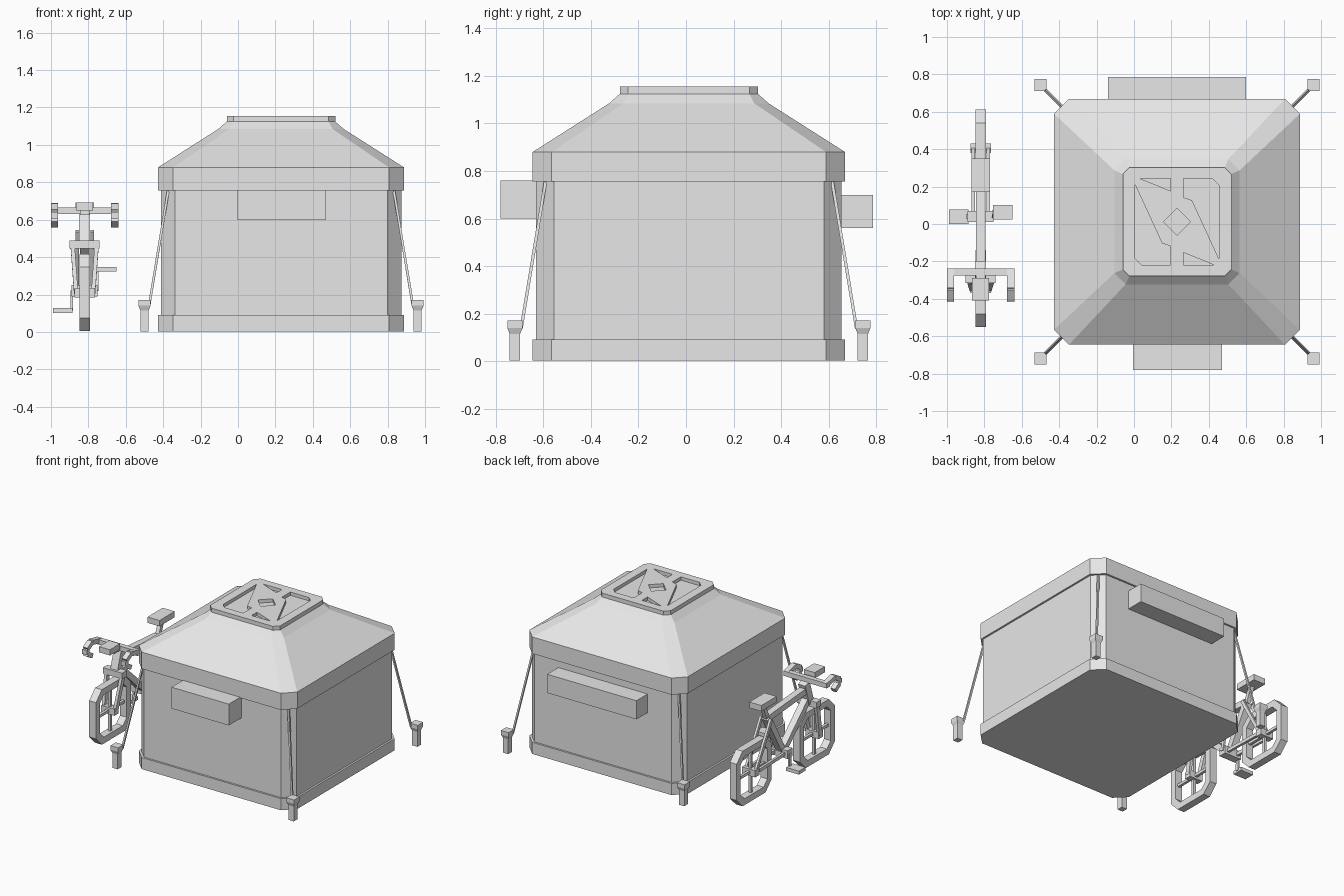
import bpy, bmesh
from mathutils import Vector, Matrix

if "Cube" in bpy.data.objects:
    bpy.data.objects.remove(bpy.data.objects["Cube"], do_unlink=True)

grey = bpy.data.materials.new("plain_grey")
grey.use_nodes = True
COLOUR = (0.8, 0.8, 0.8, 1)
grey.diffuse_color = COLOUR
grey.node_tree.nodes["Principled BSDF"].inputs["Base Color"].default_value = COLOUR

CX, CY = 0.23, 0.012     # tent centre
BX = -0.82               # bicycle centre plane


def finish(name, bm):
    bmesh.ops.recalc_face_normals(bm, faces=bm.faces)
    mesh = bpy.data.meshes.new(name)
    bm.to_mesh(mesh)
    bm.free()
    mesh.materials.append(grey)
    ob = bpy.data.objects.new(name, mesh)
    bpy.context.scene.collection.objects.link(ob)
    return ob


def box(name, x, y, z):
    bm = bmesh.new()
    bmesh.ops.create_cube(bm, size=1)
    for v in bm.verts:
        v.co = [a + (b - a) * (c + 0.5) for (a, b), c in zip((x, y, z), v.co)]
    return finish(name, bm)


def add_beam(bm, p, q, w, h):
    # bar from p to q, w wide sideways and h deep
    p, q = Vector(p), Vector(q)
    axis = (q - p).normalized()
    ref = Vector((1, 0, 0)) if abs(axis.x) < 0.9 else Vector((0, 1, 0))
    side = (ref - axis * ref.dot(axis)).normalized()
    up = axis.cross(side)
    rot = Matrix((side, up, axis)).transposed().to_4x4()
    size = Matrix.Diagonal((w, h, (q - p).length, 1))
    bmesh.ops.create_cube(bm, size=1, matrix=Matrix.Translation((p + q) / 2) @ rot @ size)


def beam(name, p, q, w, h):
    bm = bmesh.new()
    add_beam(bm, p, q, w, h)
    return finish(name, bm)


def octagon(half, cut):
    a, b = half, half - cut
    return [(a, -b), (a, b), (b, a), (-b, a), (-a, b), (-a, -b), (-b, -a), (b, -a)]


def stack(name, rings, close=True):
    # skin a list of equal-length point rings
    bm = bmesh.new()
    loops = [[bm.verts.new(p) for p in ring] for ring in rings]
    pairs = list(zip(loops, loops[1:]))
    if close:
        bm.faces.new(loops[0])
        bm.faces.new(loops[-1])
    else:
        pairs.append((loops[-1], loops[0]))
    for lo, hi in pairs:
        n = len(lo)
        for i in range(n):
            j = (i + 1) % n
            bm.faces.new((lo[i], lo[j], hi[j], hi[i]))
    return finish(name, bm)


def tent_part(name, levels):
    return stack(name, [[(CX + x, CY + y, z) for x, y in octagon(h, c)] for h, c, z in levels])


# Tent shell
tent_part("tent_base", [(0.657, 0.08, 0.003), (0.657, 0.08, 0.09)])
tent_part("tent_walls", [(0.643, 0.075, 0.05), (0.643, 0.075, 0.8)])
roof = tent_part("tent_roof", [(0.657, 0.08, 0.755), (0.657, 0.08, 0.88), (0.335, 0.06, 1.085),
                               (0.29, 0.035, 1.125), (0.29, 0.035, 1.155)])

# Recessed vent openings in the roof cap, repeated by a half turn
panel = [(-0.225, 0.2), (-0.08, -0.115), (-0.035, -0.13), (-0.035, -0.23), (-0.19, -0.23), (-0.225, -0.195)]
wedge = [(-0.195, 0.23), (-0.035, 0.23), (-0.035, 0.165)]
diamond = [(0.073, 0), (0, 0.073), (-0.073, 0), (0, -0.073)]
openings = [diamond]
for shape in (panel, wedge):
    openings += [shape, [(-x, -y) for x, y in shape]]
cutters = []
for shape in openings:
    cutter = stack("vent_cutter", [[(CX + x, CY + y, z) for x, y in shape] for z in (1.13, 1.2)])
    cutter.hide_render = True
    cutters.append(cutter)
    mod = roof.modifiers.new("vent", 'BOOLEAN')
    mod.operation = 'DIFFERENCE'
    mod.solver = 'EXACT'
    mod.object = cutter
graph = bpy.context.evaluated_depsgraph_get()
cut_mesh = bpy.data.meshes.new_from_object(roof.evaluated_get(graph))
roof.modifiers.clear()
roof.data = cut_mesh
for cutter in cutters:
    bpy.data.objects.remove(cutter, do_unlink=True)

# Boxes on the front and back walls
box("front_box", (-0.005, 0.47), (-0.78, -0.6), (0.6, 0.76))
box("back_box", (-0.14, 0.6), (0.62, 0.787), (0.56, 0.7))

# Ground pegs and guy ropes
for sx in (-1, 1):
    for sy in (-1, 1):
        px, py = CX + sx * 0.73, CY + sy * 0.732
        stack("tent_peg", [[(px + s * x, py + s * y, z) for x, y in ((1, 1), (-1, 1), (-1, -1), (1, -1))]
                           for s, z in ((0.022, 0.003), (0.022, 0.115), (0.032, 0.14), (0.032, 0.17))])
        beam("guy_rope", (CX + sx * 0.6, CY + sy * 0.6, 0.775),
             (CX + sx * 0.705, CY + sy * 0.705, 0.14), 0.013, 0.013)

# Bicycle wheels: chamfered rims, crossed spokes and hubs
AXLE = 0.21
for label, wy in (("front", -0.345), ("rear", 0.405)):
    rings = [[(BX + dx, wy + y, AXLE + z) for y, z in octagon(h, c)]
             for h, c, dx in ((0.206, 0.07, -0.028), (0.206, 0.07, 0.028),
                              (0.158, 0.045, 0.028), (0.158, 0.045, -0.028))]
    stack(label + "_wheel_rim", rings, close=False)
    bm = bmesh.new()
    add_beam(bm, (BX, wy - 0.17, AXLE), (BX, wy + 0.17, AXLE), 0.02, 0.02)
    add_beam(bm, (BX, wy, AXLE - 0.17), (BX, wy, AXLE + 0.17), 0.02, 0.02)
    finish(label + "_wheel_spokes", bm)
    box(label + "_hub", (BX - 0.055, BX + 0.055), (wy - 0.025, wy + 0.025), (AXLE - 0.025, AXLE + 0.025))


def tube(name, a, b, w=0.05, h=0.045, off=0, off_end=None):
    end = off if off_end is None else off_end
    beam(name, (BX + off, *a), (BX + end, *b), w, h)


# Bicycle frame
crank, seat_top = (0.04, 0.22), (0.22, 0.54)
head_top, head_low = (-0.225, 0.63), (-0.275, 0.47)
rear_axle, front_axle = (0.405, AXLE), (-0.345, AXLE)
tube("seat_tube", crank, seat_top)
tube("seat_post", seat_top, (0.265, 0.65), 0.03, 0.03)
tube("head_tube", head_low, head_top, 0.06, 0.055)
tube("top_tube", seat_top, (-0.235, 0.575))
tube("down_tube", crank, (-0.26, 0.5))
box("seat", (-0.87, -0.77), (0.17, 0.35), (0.648, 0.692))
box("fork_crown", (-0.9, -0.74), (-0.315, -0.26), (0.445, 0.49))
box("crank_hub", (BX - 0.07, BX + 0.07), (0.01, 0.07), (0.19, 0.25))
for s in (-1, 1):
    tube("fork_leg", (-0.285, 0.47), front_axle, 0.022, 0.035, s * 0.065, s * 0.046)
    tube("chain_stay", crank, rear_axle, 0.018, 0.025, s * 0.04)
    tube("seat_stay", seat_top, rear_axle, 0.018, 0.025, s * 0.04)
    # cranks and pedals on opposite ends
    pedal_y, pedal_z = 0.05 + s * 0.012, 0.225 + s * 0.11
    tube("crank_arm", crank, (pedal_y, pedal_z), 0.014, 0.025, s * 0.068)
    inner, outer = BX + s * 0.065, BX + s * 0.17
    box("pedal", sorted((inner, outer)), (pedal_y - 0.039, pedal_y + 0.039), (pedal_z - 0.013, pedal_z + 0.013))

# Handlebar with hooked drops and a front bag
box("handlebar", (-1, -0.64), (-0.275, -0.238), (0.63, 0.666))
box("handlebar_stem", (-0.845, -0.795), (-0.33, -0.24), (0.625, 0.66))
box("front_bag", (-0.865, -0.775), (-0.41, -0.29), (0.65, 0.693))
drop = [(-0.245, 0.65), (-0.345, 0.672), (-0.4, 0.64), (-0.4, 0.605), (-0.345, 0.572)]
for s in (-1, 1):
    bm = bmesh.new()
    for a, b in zip(drop, drop[1:]):
        add_beam(bm, (BX + s * 0.161, *a), (BX + s * 0.161, *b), 0.038, 0.034)
    finish("handlebar_drop", bm)
